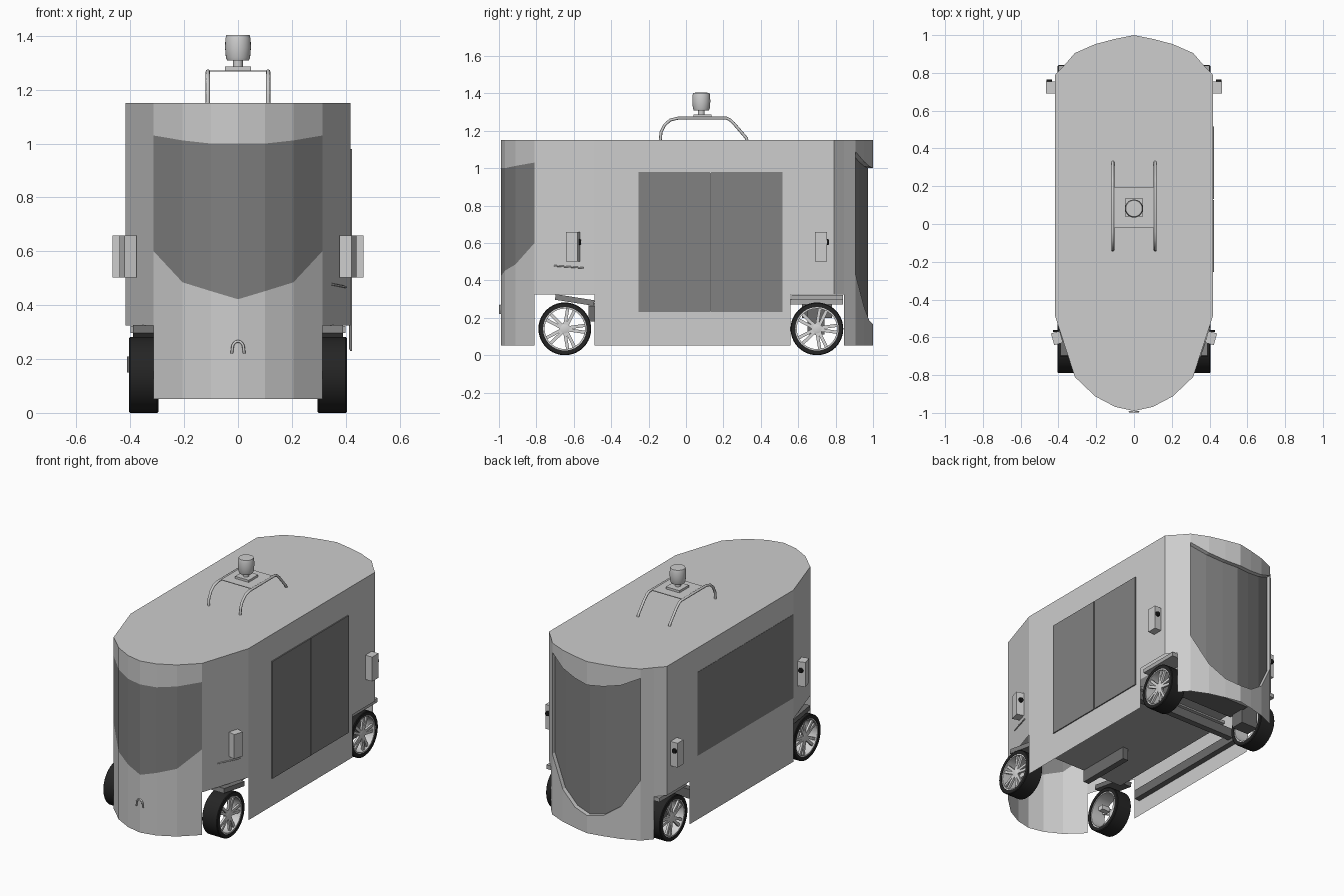
import bpy, bmesh, math
from mathutils import Vector, Matrix

if "Cube" in bpy.data.objects:
    bpy.data.objects.remove(bpy.data.objects["Cube"])


def material(name, v):
    m = bpy.data.materials.new(name)
    m.use_nodes = True
    m.diffuse_color = (v, v, v, 1)
    node = m.node_tree.nodes["Principled BSDF"]
    node.inputs["Base Color"].default_value = (v, v, v, 1)
    node.inputs["Roughness"].default_value = 0.6
    return m


BODY = material("light grey body", 0.61)
GLASS = material("dark grey panel", 0.22)
TYRE = material("black rubber", 0.018)
RIM = material("pale rim", 0.66)
FLOOR = material("mid grey floor", 0.42)
FRAME = material("charcoal chassis", 0.15)
LENS = material("black lens", 0.01)


def finish(name, bm, mats, smooth=False):
    bmesh.ops.remove_doubles(bm, verts=bm.verts, dist=0.0001)
    bmesh.ops.recalc_face_normals(bm, faces=bm.faces)
    me = bpy.data.meshes.new(name)
    bm.to_mesh(me)
    bm.free()
    ob = bpy.data.objects.new(name, me)
    bpy.context.collection.objects.link(ob)
    for m in mats:
        me.materials.append(m)
    if smooth:
        bpy.ops.object.select_all(action='DESELECT')
        ob.select_set(True)
        bpy.context.view_layer.objects.active = ob
        bpy.ops.object.shade_smooth_by_angle(angle=math.radians(35))
    return ob


def box(name, lo, hi, mat, turn=(0, 0, 0)):
    lo, hi = Vector(lo), Vector(hi)
    bm = bmesh.new()
    bmesh.ops.create_cube(bm, size=1)
    for v in bm.verts:
        v.co = Vector(a * b for a, b in zip(v.co, hi - lo))
    ob = finish(name, bm, [mat])
    ob.location = (lo + hi) / 2
    ob.rotation_euler = turn
    return ob


def lathe(name, profile, mat, closed=False, steps=32):
    # Spins (radius, height) points about z
    bm = bmesh.new()
    vs = [bm.verts.new((r, 0, h)) for r, h in profile]
    pairs = list(zip(vs, vs[1:])) + ([(vs[-1], vs[0])] if closed else [])
    edges = [bm.edges.new(p) for p in pairs]
    bmesh.ops.spin(bm, geom=vs + edges, cent=(0, 0, 0), axis=(0, 0, 1),
                   angle=2 * math.pi, steps=steps)
    return finish(name, bm, [mat], True)


def tube(name, points, radius, mat):
    cu = bpy.data.curves.new(name, 'CURVE')
    cu.dimensions = '3D'
    cu.bevel_depth = radius
    cu.bevel_resolution = 2
    cu.use_fill_caps = True
    sp = cu.splines.new('POLY')
    sp.points.add(len(points) - 1)
    for p, co in zip(sp.points, points):
        p.co = (*co, 1)
    cu.materials.append(mat)
    ob = bpy.data.objects.new(name, cu)
    bpy.context.collection.objects.link(ob)
    return ob


# Body shell: plan outline from nose to tail, with windows and wheel arches
LOW, ARCH, TOP = 0.052, 0.325, 1.15
nose = [(0, -.99), (.1, -.968), (.206, -.912), (.313, -.81)]
side = [(.417, -.49), (.417, .56), (.417, .79), (.365, .845)]
tail = [(.313, .905), (.206, .952), (.1, .98), (0, 1)]
outline = nose + side + tail
side_floor = [ARCH, LOW, ARCH, ARCH, LOW]
front_glass = [(.422, 1.0), (.452, 1.0), (.485, 1.012), (.6, 1.03)]
rear_glass = [(.44, 1.09), (.26, 1.035), (.185, 1.01), (.165, 1.0)]
INSET = Vector((0, -0.028, 0))

bm = bmesh.new()


def face(points, index=0):
    f = bm.faces.new([bm.verts.new(p) for p in points])
    f.material_index = index


def wall(a, b, a0, a1, b0, b1, index=0, shift=Vector()):
    face([Vector((*a, a0)) + shift, Vector((*b, b0)) + shift,
          Vector((*b, b1)) + shift, Vector((*a, a1)) + shift], index)


def glazed(a, b, ga, gb, shift):
    wall(a, b, LOW, ga[0], LOW, gb[0])
    wall(a, b, ga[1], TOP, gb[1], TOP)
    wall(a, b, ga[0], ga[1], gb[0], gb[1], 1, shift)
    if shift.length:
        for k in (0, 1):
            p, q = Vector((*a, ga[k])), Vector((*b, gb[k]))
            face([p, q, q + shift, p + shift])


for s in (1, -1):
    pts = [(x * s, y) for x, y in outline]
    for i in range(3):
        glazed(pts[i], pts[i + 1], front_glass[i], front_glass[i + 1], Vector())
        glazed(pts[i + 8], pts[i + 9], rear_glass[i], rear_glass[i + 1], INSET)
    for i, z in enumerate(side_floor):
        wall(pts[i + 3], pts[i + 4], z, TOP, z, TOP)
    # Upright edge of the rear window recess
    p, q = [Vector((*pts[8], z)) for z in rear_glass[0]]
    face([p, q, q + INSET, p + INSET])
ring = outline + [(-x, y) for x, y in reversed(outline[1:-1])]
face([(x, y, TOP) for x, y in ring])
finish("body_shell", bm, [BODY, GLASS])

# Sliding doors on one side, flat window on the other
for i, y in enumerate((-.255, .133)):
    box(f"door_panel_{i + 1}", (.416, y, .23), (.424, y + .382, .98), GLASS)
box("door_backing", (.413, -.25, .235), (.419, .51, .975), FRAME)
box("side_window", (-.4185, -.487, .46), (-.415, .48, .995), GLASS)

# Chassis
box("floor_plate", (-.33, -.52, .26), (.33, .46, .28), FLOOR)
box("rear_deck", (-.29, .46, .27), (.29, .84, .3), FLOOR)
box("rear_cross_beam", (-.405, .44, .17), (.37, .48, .23), FRAME)
box("centre_rail", (-.08, -.52, .18), (-.04, -.15, .26), FRAME)
box("right_long_rail", (-.412, -.44, .15), (-.375, .48, .21), FRAME)
box("rear_drive_unit", (-.24, .62, .2), (.24, .78, .27), FRAME)
for s, n, arch_mat in ((1, "left", GLASS), (-1, "right", FRAME)):
    box(n + "_rear_arch_cover", (s * .33 - .07, .565, .296), (s * .33 + .07, .84, .322), FLOOR)
    box(n + "_front_arch_plate", (s * .335 - .055, -.7, .28), (s * .335 + .055, -.49, .31),
        arch_mat, (math.radians(-9), 0, 0))
    box(n + "_rear_hub_carrier", (s * .29 - .06, .65, .11), (s * .29 + .06, .74, .27), FRAME)
    box(n + "_front_knuckle", (s * .31 - .03, -.665, .13), (s * .31 + .03, -.63, .16), RIM)

# Wheels: tyre, barrel, hub and split spokes
tyre_profile = [(.116, -.054), (.137, -.054), (.141, -.05), (.141, .05),
                (.137, .054), (.116, .054)]
rim_profile = [(.108, -.05), (.117, -.05), (.117, .051), (.108, .051)]
hub_profile = [(0, .022), (.03, .022), (.03, .04), (.018, .044), (0, .044)]


def spokes(name):
    bm = bmesh.new()
    for i in range(5):
        for k in (-1, 1):
            t = math.tau * i / 5 + math.pi / 2
            a = Vector((math.cos(t + k * .3), math.sin(t + k * .3), 0)) * .02
            b = Vector((math.cos(t + k * .17), math.sin(t + k * .17), 0)) * .112
            d = b - a
            turn = Matrix.Rotation(math.atan2(d.y, d.x), 4, 'Z')
            mid = Matrix.Translation((a + b) / 2 + Vector((0, 0, .035)))
            bmesh.ops.create_cube(bm, size=1, matrix=mid @ turn @ Matrix.Diagonal(
                (d.length, .017, .014, 1)))
    return finish(name, bm, [RIM])


for y, end in ((-.648, "front"), (.70, "rear")):
    for s, n in ((1, "left"), (-1, "right")):
        tag = f"{end}_{n}_"
        parts = [lathe(tag + "tyre", tyre_profile, TYRE, True, 40),
                 lathe(tag + "rim", rim_profile, RIM, True, 40),
                 lathe(tag + "hub", hub_profile, RIM, False, 20), spokes(tag + "spokes")]
        for ob in parts:
            ob.location = (s * .35, y, .141)
            ob.rotation_euler = (0, s * math.pi / 2, 0)

# Side cameras with a lens on the rearward end
for s, n in ((1, "left"), (-1, "right")):
    for end, x, y, ang in (("front", .408, -.604, -.28), ("rear", .443, .722, 0)):
        box(f"{end}_{n}_camera", (s * x - .024, y - .032, .502),
            (s * x + .024, y + .032, .658), BODY, (0, 0, ang * s))
        lens = lathe(f"{end}_{n}_lens", [(0, .012), (.014, .012), (.016, 0), (0, 0)], LENS, False, 16)
        lens.location = (s * (x + .006), y + .031, .605)
        lens.rotation_euler = (-math.pi / 2, 0, 0)

# Trim wire above the front wheel and tow hook on the nose
tube("side_trim_wire", [(.348, -.705, .478), (.402, -.55, .467)], .004, BODY)
hook = [(.021 * math.cos(t * math.pi / 8), -.994, .24 + .026 * math.sin(t * math.pi / 8))
        for t in range(9)]
tube("tow_hook", [(.023, -.994, .22)] + hook + [(-.023, -.994, .22)], .005, BODY)

# Roof rack
rack = [(-.137, 1.15), (-.134, 1.19), (-.115, 1.23), (-.085, 1.257), (-.04, 1.268),
        (.215, 1.268), (.235, 1.258), (.255, 1.24), (.322, 1.162), (.327, 1.15)]
for s, n in ((1, "left"), (-1, "right")):
    tube(n + "_roof_rail", [(s * .112, y, z) for y, z in rack], .008, BODY)
box("rack_plate", (-.11, -.02, 1.268), (.11, .195, 1.272), BODY)

# Roof sensor
box("sensor_base", (-.048, .04, 1.272), (.048, .135, 1.286), BODY)
stem = lathe("sensor_stem", [(.018, 1.285), (.018, 1.315)], BODY, False, 20)
head = lathe("sensor_head", [(0, 1.308), (.04, 1.308), (.045, 1.32), (.048, 1.355),
                             (.047, 1.39), (.043, 1.403), (0, 1.404)], BODY, False, 28)
for ob in (stem, head):
    ob.location.y = .082
